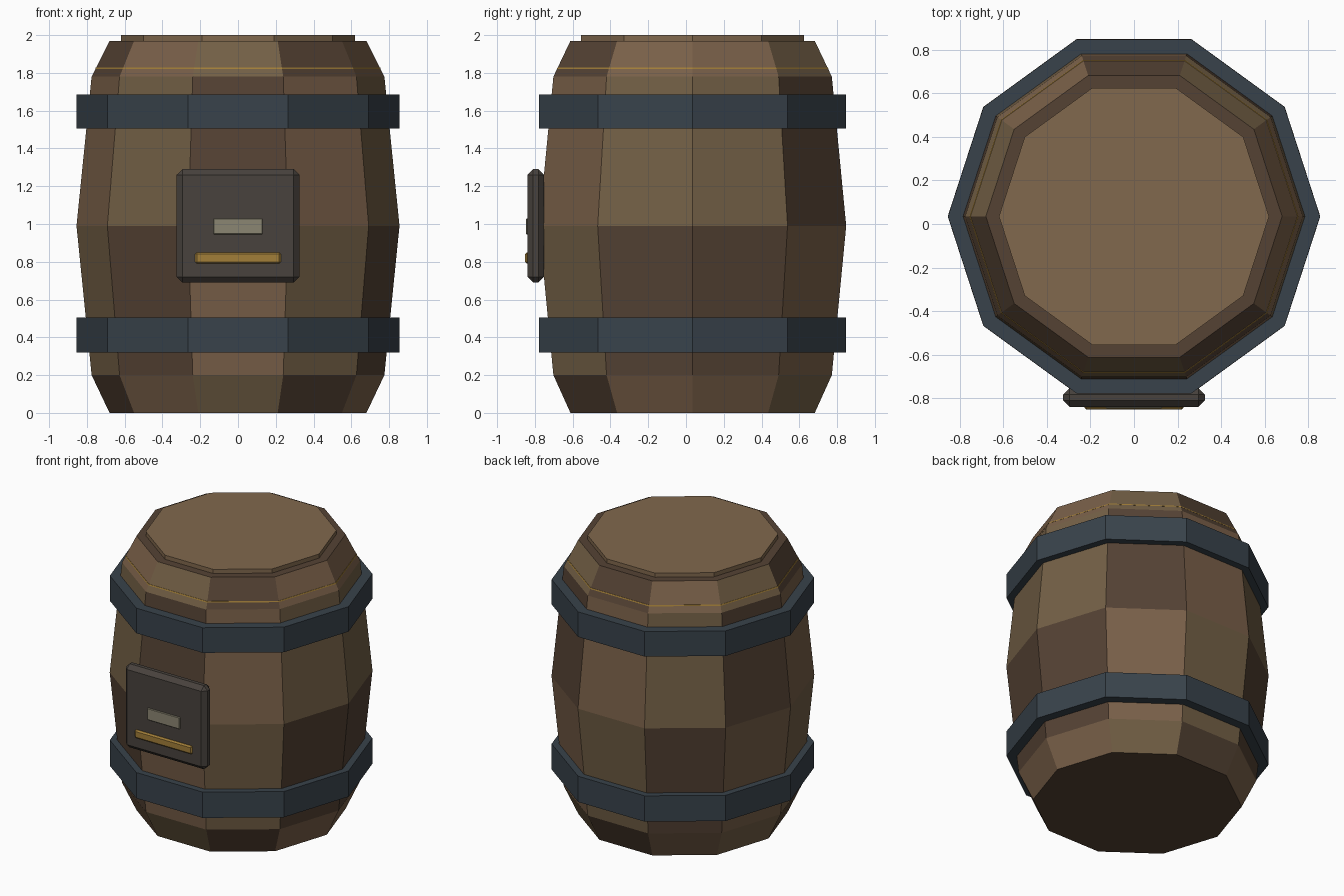
import bpy, bmesh, math

if "Cube" in bpy.data.objects:
    bpy.data.objects.remove(bpy.data.objects["Cube"])

SIDES = 10
CY = 0.035  # barrel axis sits slightly behind the origin because of the front plate


def material(name, r, g, b):
    m = bpy.data.materials.new(name)
    m.diffuse_color = (r, g, b, 1)
    m.use_nodes = True
    m.node_tree.nodes["Principled BSDF"].inputs["Base Color"].default_value = m.diffuse_color
    return m


wood = [material("wood_tan", 0.17, 0.115, 0.06),
        material("wood_red", 0.19, 0.115, 0.065),
        material("wood_dark", 0.09, 0.055, 0.034)]
lid_wood = material("lid_wood", 0.22, 0.14, 0.075)
iron = material("iron", 0.04, 0.055, 0.07)
plate_metal = material("plate_metal", 0.065, 0.055, 0.047)
label_mat = material("label", 0.26, 0.24, 0.17)
gold = material("gold", 0.36, 0.21, 0.04)


def lathe(name, profile, mats, closed=False, pick=None):
    """Revolve (radius, z) points into a flat ten-sided solid."""
    bm = bmesh.new()
    rings = [[bm.verts.new((r * math.cos(2 * math.pi * j / SIDES),
                            CY + r * math.sin(2 * math.pi * j / SIDES), z))
              for j in range(SIDES)] for r, z in profile]
    n = len(rings)
    for i in range(n if closed else n - 1):
        a, b = rings[i], rings[(i + 1) % n]
        for j in range(SIDES):
            k = (j + 1) % SIDES
            f = bm.faces.new((a[j], a[k], b[k], b[j]))
            f.material_index = pick(i, j) if pick else 0
    if not closed:
        for f in (bm.faces.new(rings[0][::-1]), bm.faces.new(rings[-1])):
            f.material_index = len(mats) - 1
    bmesh.ops.recalc_face_normals(bm, faces=bm.faces)
    me = bpy.data.meshes.new(name)
    bm.to_mesh(me)
    bm.free()
    for m in mats:
        me.materials.append(m)
    ob = bpy.data.objects.new(name, me)
    bpy.context.collection.objects.link(ob)
    return ob


def box(name, x, y0, y1, z0, z1, mat, bevel):
    """Chamfered box, symmetric in x."""
    bm = bmesh.new()
    bmesh.ops.create_cube(bm, size=1)
    for v in bm.verts:
        v.co = (v.co.x * 2 * x, (y0 + y1) / 2 + v.co.y * (y1 - y0),
                (z0 + z1) / 2 + v.co.z * (z1 - z0))
    bmesh.ops.bevel(bm, geom=list(bm.edges), offset=bevel, segments=1,
                    affect='EDGES', profile=0.5)
    me = bpy.data.meshes.new(name)
    bm.to_mesh(me)
    bm.free()
    me.materials.append(mat)
    ob = bpy.data.objects.new(name, me)
    bpy.context.collection.objects.link(ob)
    return ob


# Bulging body with three alternating stave colours
lathe("barrel_body",
      [(0.68, 0), (0.775, 0.2), (0.855, 0.99), (0.775, 1.78), (0.68, 1.97)],
      wood, pick=lambda i, j: (i - j + 1) % 3)

# Lid disc
lathe("barrel_lid", [(0.62, 1.96), (0.62, 2.0)], [lid_wood])

# Fine seam line below the lid
lathe("lid_seam", [(0.74, 1.821), (0.7555, 1.821), (0.7525, 1.829), (0.74, 1.829)],
      [gold], closed=True)

# Iron hoops
for name, z0, z1 in (("lower_hoop", 0.32, 0.505), ("upper_hoop", 1.505, 1.685)):
    lathe(name, [(0.78, z0), (0.854, z0), (0.854, z1), (0.78, z1)], [iron], closed=True)

# Front plate with label and bar
box("front_plate", 0.325, -0.839, -0.752, 0.69, 1.29, plate_metal, 0.03)
box("plate_label", 0.13, -0.847, -0.82, 0.945, 1.03, label_mat, 0.004)
box("plate_bar", 0.228, -0.852, -0.82, 0.79, 0.85, gold, 0.01)
